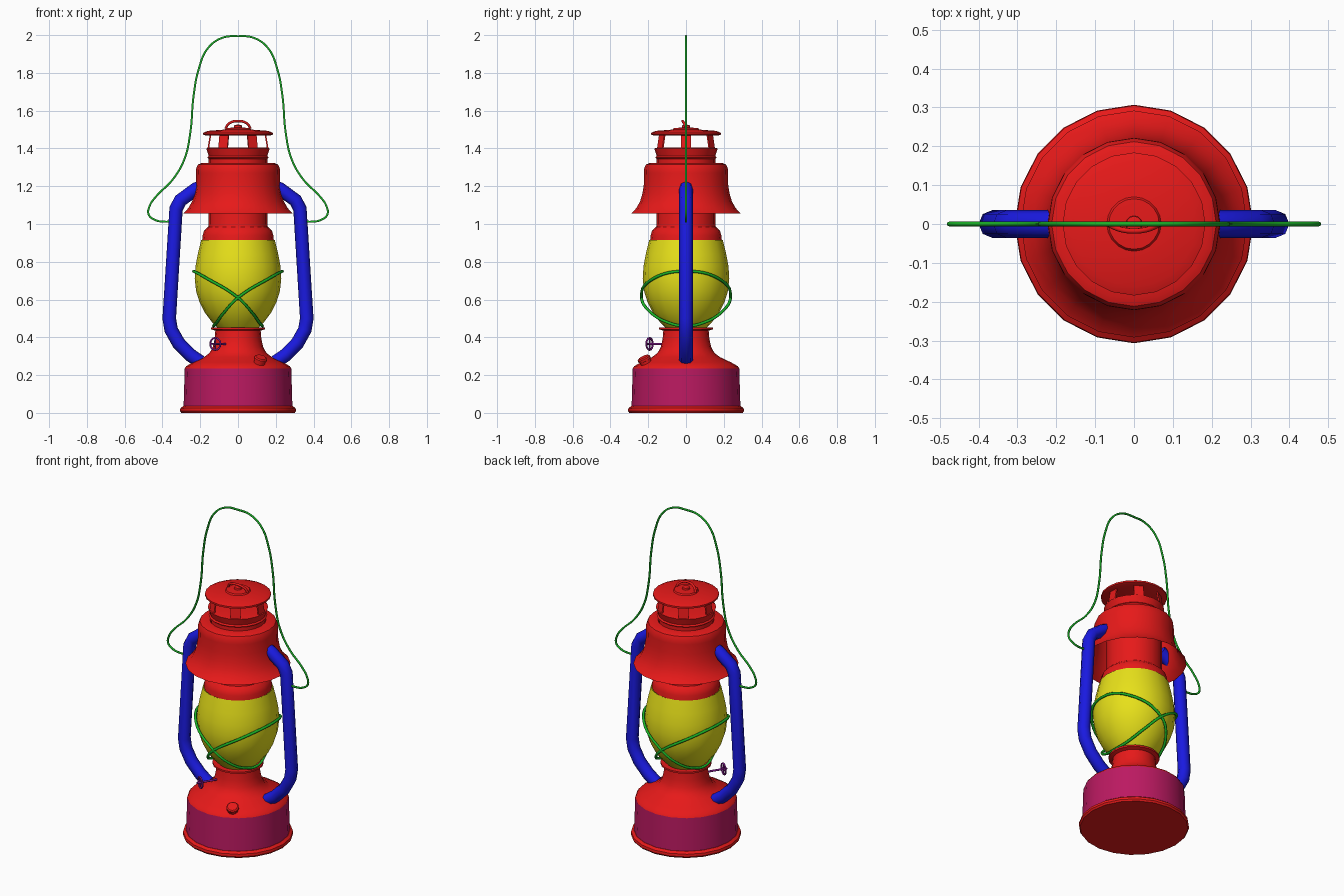
import bpy, bmesh
from math import sin, cos, pi, radians
from mathutils import Vector

if "Cube" in bpy.data.objects:
    bpy.data.objects.remove(bpy.data.objects["Cube"])


def material(name, r, g, b):
    m = bpy.data.materials.new(name)
    m.diffuse_color = (r, g, b, 1)
    m.use_nodes = True
    m.node_tree.nodes["Principled BSDF"].inputs["Base Color"].default_value = m.diffuse_color
    return m


RED = material("red_enamel", 0.8, 0.01, 0.01)
PINK = material("tank_band", 0.5, 0.01, 0.12)
GLASS = material("glass", 0.8, 0.75, 0.01)
BLUE = material("side_tubes", 0.01, 0.01, 0.75)
GREEN = material("wire", 0.01, 0.45, 0.02)
PURPLE = material("knob", 0.25, 0.01, 0.3)


def finish(name, bm, mat, angle=35):
    me = bpy.data.meshes.new(name)
    bmesh.ops.remove_doubles(bm, verts=bm.verts, dist=1e-5)
    bmesh.ops.recalc_face_normals(bm, faces=bm.faces)
    bm.to_mesh(me)
    bm.free()
    me.materials.append(mat)
    ob = bpy.data.objects.new(name, me)
    bpy.context.collection.objects.link(ob)
    bpy.ops.object.select_all(action='DESELECT')
    ob.select_set(True)
    bpy.context.view_layer.objects.active = ob
    bpy.ops.object.shade_smooth_by_angle(angle=radians(angle))
    return ob


def lathe(name, profile, mat, sides=20):
    bm = bmesh.new()
    vs = [bm.verts.new((r, 0, z)) for r, z in profile]
    es = [bm.edges.new(p) for p in zip(vs, vs[1:])]
    bmesh.ops.spin(bm, geom=vs + es, cent=(0, 0, 0), axis=(0, 0, 1),
                   angle=2 * pi, steps=sides, use_merge=True)
    return finish(name, bm, mat)


def wire(name, pts, radius, mat, smooth=True, closed=False, res=2):
    cu = bpy.data.curves.new(name, 'CURVE')
    cu.dimensions = '3D'
    cu.bevel_depth, cu.bevel_resolution = radius, res
    cu.resolution_u, cu.use_fill_caps = 6, True
    sp = cu.splines.new('BEZIER' if smooth else 'POLY')
    if smooth:
        sp.bezier_points.add(len(pts) - 1)
        for b, p in zip(sp.bezier_points, pts):
            b.co = p
            b.handle_left_type = b.handle_right_type = 'AUTO'
    else:
        sp.points.add(len(pts) - 1)
        for b, p in zip(sp.points, pts):
            b.co = (*p, 1)
    sp.use_cyclic_u = closed
    sp.use_smooth = True
    cu.materials.append(mat)
    ob = bpy.data.objects.new(name, cu)
    bpy.context.collection.objects.link(ob)
    return ob


# Fuel tank: foot, band and shoulder
lathe("base_foot", [(0, 0), (0.3, 0), (0.307, 0.01), (0.305, 0.025), (0.29, 0.036), (0.283, 0.036)], RED)
lathe("tank_band", [(0.288, 0.036), (0.282, 0.235)], PINK)
lathe("tank_shoulder", [(0.282, 0.235), (0.275, 0.247), (0.24, 0.267), (0.18, 0.295), (0.15, 0.318),
                        (0.133, 0.35), (0.124, 0.39), (0.12, 0.435), (0.142, 0.442),
                        (0.142, 0.452), (0, 0.452)], RED)

# Glass globe
lathe("globe", [(0.11, 0.452), (0.14, 0.483), (0.175, 0.53), (0.205, 0.59), (0.222, 0.645),
                (0.229, 0.71), (0.225, 0.775), (0.213, 0.84), (0.195, 0.915)], GLASS)

# Collar above the globe, rising inside the hood
lathe("collar", [(0, 0.915), (0.19, 0.912), (0.187, 0.94), (0.18, 0.965), (0.158, 0.985),
                 (0.155, 1.0), (0.155, 1.3)], RED)

# Flared hood, open below, with the chimney band on top
lathe("hood", [(0.292, 1.055), (0.286, 1.06), (0.262, 1.085), (0.243, 1.12), (0.231, 1.16),
               (0.223, 1.21), (0.222, 1.27), (0.221, 1.295), (0.212, 1.315), (0.195, 1.322),
               (0.157, 1.324)], RED)
lathe("chimney_band", [(0.155, 1.322), (0.155, 1.345), (0.163, 1.352), (0.155, 1.36),
                       (0.168, 1.4), (0.15, 1.405), (0, 1.4)], RED)

# Slats between chimney and cap
for i in range(6):
    a = i * pi / 3
    radial, side = Vector((cos(a), sin(a), 0)), Vector((-sin(a), cos(a), 0))
    bm = bmesh.new()
    bmesh.ops.create_cube(bm, size=1)
    for v in bm.verts:
        x, y, z = v.co
        r = (0.158 if z < 0 else 0.145) + x * 0.008
        v.co = radial * r + side * y * 0.055 + Vector((0, 0, 1.435 + z * 0.08))
    finish(f"vent_slat_{i + 1}", bm, RED)

# Cap, button and lifting loop
lathe("top_cap", [(0, 1.468), (0.17, 1.468), (0.184, 1.473), (0.184, 1.483), (0.16, 1.493),
                  (0.07, 1.5), (0.065, 1.508), (0, 1.512)], RED)
lathe("cap_button", [(0.022, 1.505), (0.02, 1.522), (0, 1.528)], RED, 12)
wire("cap_loop", [(-0.065, 0, 1.505), (-0.055, -0.006, 1.525), (-0.03, -0.015, 1.541), (0, -0.018, 1.545),
                  (0.03, -0.015, 1.541), (0.055, -0.006, 1.525), (0.065, 0, 1.505)], 0.007, RED)

# Side air tubes and the crossed globe guard wires
tube = [(0.19, 1.2), (0.225, 1.183), (0.305, 1.125), (0.328, 1.08), (0.364, 0.5), (0.354, 0.44),
        (0.315, 0.37), (0.255, 0.308), (0.2, 0.27)]
guard = [(-0.235, 0, 0.75), (-0.17, 0.165, 0.715), (0, 0.236, 0.61), (0.075, 0.185, 0.53),
         (0.117, 0.08, 0.473), (0.13, 0, 0.46)]
guard += [(x, -y, z) for x, y, z in guard[-2:0:-1]]
for s, label in ((-1, "left"), (1, "right")):
    wire(f"{label}_air_tube", [(s * x, 0, z) for x, z in tube], 0.036, BLUE, smooth=False)
    wire(f"{label}_globe_guard", [(s * x, y, z) for x, y, z in guard], 0.008, GREEN, closed=True, res=1)

# Carrying handle
half = [(0.35, 1.015), (0.385, 1.012), (0.44, 1.022), (0.473, 1.05), (0.468, 1.095), (0.43, 1.15),
        (0.35, 1.23), (0.285, 1.34), (0.253, 1.48), (0.235, 1.68), (0.208, 1.82),
        (0.16, 1.93), (0.085, 1.985)]
path = [(-x, 0, z) for x, z in half] + [(0, 0, 1.994)] + [(x, 0, z) for x, z in reversed(half)]
wire("carrying_handle", path, 0.006, GREEN, res=1)

# Wick knob: shaft, wheel and spokes
out = Vector((-0.53, -0.85, 0)).normalized()
side, up = Vector((-out.y, out.x, 0)), Vector((0, 0, 1))
hub = Vector((-0.12, -0.193, 0.365))
wire("wick_shaft", [hub - out * 0.12, hub + out * 0.02], 0.006, PURPLE, smooth=False)
wire("wick_wheel", [hub + (side * cos(k * pi / 8) + up * sin(k * pi / 8)) * 0.032 for k in range(16)],
     0.005, PURPLE, smooth=False, closed=True)
for k, d in enumerate((side, up)):
    wire(f"wick_spoke_{k + 1}", [hub - d * 0.032, hub + d * 0.032], 0.004, PURPLE, smooth=False)

# Filler cap lying on the shoulder
filler = lathe("filler_cap", [(0, -0.03), (0.03, -0.03), (0.03, 0), (0.035, 0.002), (0.035, 0.014),
                              (0.028, 0.02), (0, 0.021)], RED, 12)
filler.location = (0.117, -0.218, 0.278)
filler.rotation_euler = Vector((0.22, -0.42, 0.88)).to_track_quat('Z', 'Y').to_euler()
